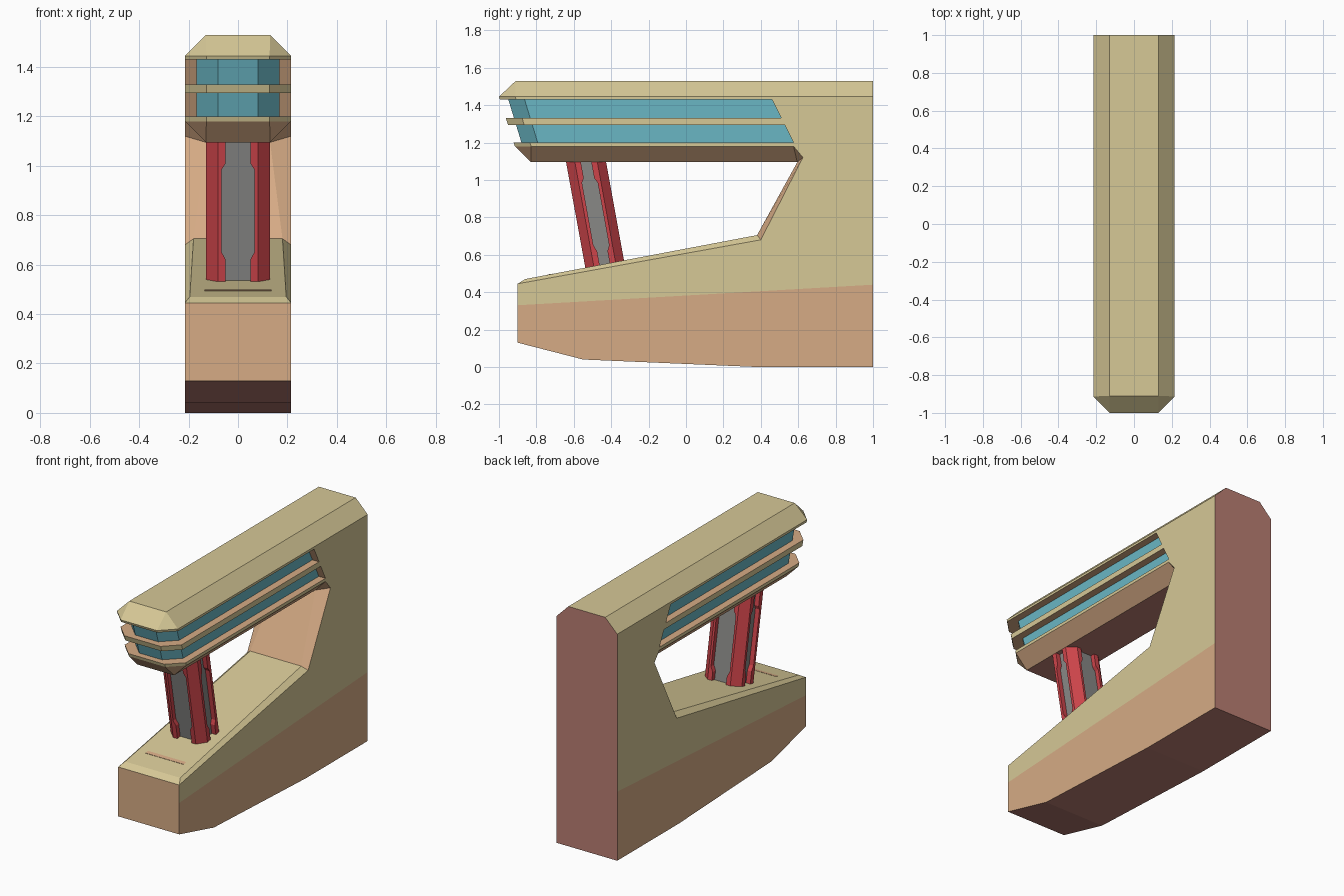
import bpy, bmesh

if "Cube" in bpy.data.objects:
    bpy.data.objects.remove(bpy.data.objects["Cube"])


def material(name, rgb):
    m = bpy.data.materials.new(name)
    lin = [((c / 255 + 0.055) / 1.055) ** 2.4 for c in rgb]
    m.diffuse_color = (*lin, 1)
    m.use_nodes = True
    m.node_tree.nodes["Principled BSDF"].inputs["Base Color"].default_value = m.diffuse_color
    return m


MATS = [material("khaki", (214, 200, 150)), material("peach", (214, 171, 133)),
        material("rose_brown", (186, 126, 115)), material("teal_glass", (106, 182, 196)),
        material("red", (205, 68, 74)), material("grey", (136, 136, 134))]
KHAKI, PEACH, ROSE, TEAL, RED, GREY = range(6)


def finish(name, bm, rule):
    """Clean the mesh, colour each face by the rule and link the object."""
    bmesh.ops.remove_doubles(bm, verts=bm.verts, dist=0.0005)
    bmesh.ops.recalc_face_normals(bm, faces=bm.faces)
    bm.normal_update()
    for f in bm.faces:
        f.material_index = rule(f.normal, f.calc_center_median()) if callable(rule) else rule
    me = bpy.data.meshes.new(name)
    bm.to_mesh(me)
    bm.free()
    for m in MATS:
        me.materials.append(m)
    ob = bpy.data.objects.new(name, me)
    bpy.context.collection.objects.link(ob)


def add_loft(bm, sections):
    """Closed skin through sections with equal point counts."""
    rings = [[bm.verts.new(p) for p in s] for s in sections]
    n = len(rings[0])
    for a, b in zip(rings, rings[1:]):
        for i in range(n):
            j = (i + 1) % n
            bm.faces.new((a[i], a[j], b[j], b[i]))
    bm.faces.new(rings[0])
    bm.faces.new(rings[-1])


def loft(name, sections, rule):
    bm = bmesh.new()
    add_loft(bm, sections)
    finish(name, bm, rule)


def plan(z, front, back, w, c):
    """Horizontal outline with chamfered front corners."""
    return [(-w, back, z), (-w, front + c, z), (c - w, front, z),
            (w - c, front, z), (w, front + c, z), (w, back, z)]


def mirrored(half):
    return half + [(-x, y, z) for x, y, z in reversed(half)]


W, C = 0.215, 0.087


def front_y(z):
    return -1 + (1.445 - z) * 0.32


def back_y(z):
    return min(0.575, 0.46 + (1.43 - z) * 0.5)


# C-shaped body: base and rear wall, sides split into two colours
profile = [(-0.9, 0.13), (-0.55, 0.04), (0.38, 0), (1, 0), (1, 1.445), (0.4525, 1.445),
           (0.575, 1.2), (0.575, 1.18), (0.625, 1.12), (0.4, 0.68), (-0.9, 0.445)]
bm = bmesh.new()
add_loft(bm, [[(x, y, z) for y, z in profile] for x in (-W, W)])
bmesh.ops.bisect_plane(bm, geom=bm.verts[:] + bm.edges[:] + bm.faces[:],
                       plane_co=(0, -0.9, 0.33), plane_no=(0, -0.11, 1.9))


def body_rule(n, c):
    if n.y > 0.9 or n.z < -0.9:
        return ROSE
    return KHAKI if abs(n.x) > 0.9 and c.z > 0.33 + (c.y + 0.9) * 0.058 else PEACH


finish("body", bm, body_rule)

# Raised deck on the base, bevelled edges
loft("deck", [mirrored([(W, 0.4, 0.68), (W, -0.9, 0.445)]),
              mirrored([(0.18, 0.38, 0.705), (0.195, -0.86, 0.47)])], KHAKI)

# Inner face of the rear wall, bevelled into the canopy
loft("rear_wall_face", [
    mirrored([(0.2, 0.7, 1.18), (0.2, 0.7, 1.12), (0.2, 0.7, 0.68)]),
    mirrored([(W, 0.575, 1.18), (W, 0.625, 1.12), (W, 0.4, 0.68)]),
    mirrored([(0.13, 0.595, 1.095), (0.13, 0.595, 1.095), (0.18, 0.38, 0.705)])], PEACH)

# Slot in the deck
loft("deck_slot", [mirrored([(0.135, -0.715, 0.49 + d), (0.135, -0.74, 0.4855 + d)])
                   for d in (0, 0.009)], PEACH)

# Roof with sloped sides and front
loft("roof", [plan(1.445, -1, 1, W, C), plan(1.53, -0.91, 1, 0.13, 0)],
     lambda n, c: ROSE if n.y > 0.9 else KHAKI)

# Slats between the window bands
for i, (z0, z1) in enumerate([(1.18, 1.2), (1.295, 1.33), (1.43, 1.445)]):
    loft(f"slat_{i + 1}", [plan(z, front_y(z), back_y(z), W, C) for z in (z0, z1)],
         lambda n, c: PEACH if abs(n.z) > 0.9 else KHAKI)

# Window glass running through the slats
loft("glass", [plan(z, -0.95 + (1.43 - z) * 0.305, back_y(z) + 0.02, 0.168, C)
               for z in (1.19, 1.435)], TEAL)

# Chamfered underside of the canopy
loft("canopy_underside", [plan(1.18, front_y(1.18), 0.575, W, C),
                          plan(1.095, -0.83, 0.596, 0.13, 0)],
     lambda n, c: ROSE if n.z < -0.9 else PEACH)


# Leaning support: grey core and four red corner posts
def lean(z):
    return -0.535 + (1.1 - z) * 0.182


loft("support_core", [[(x, y + lean(z), z) for x, y in
                       ((-0.1, -0.078), (0.1, -0.078), (0.1, 0.078), (-0.1, 0.078))]
                      for z in (0.5, 1.12)], GREY)


def post_section(z, wide, sx, sy):
    a, b = (0.05, 0.028) if wide else (0.066, 0.042)
    pts = [(a, 0.107), (0.08, 0.107), (0.13, 0.06), (0.13, b), (0.09, b), (a, 0.06)]
    return [(x * sx, y * sy + lean(z), z) for x, y in pts]


for sx, side in ((-1, "left"), (1, "right")):
    for sy, end in ((-1, "front"), (1, "rear")):
        loft(f"support_post_{end}_{side}",
             [post_section(z, wide, sx, sy) for z, wide in
              ((0.5, 1), (0.62, 1), (0.65, 0), (0.985, 0), (1.01, 1), (1.12, 1))], RED)
